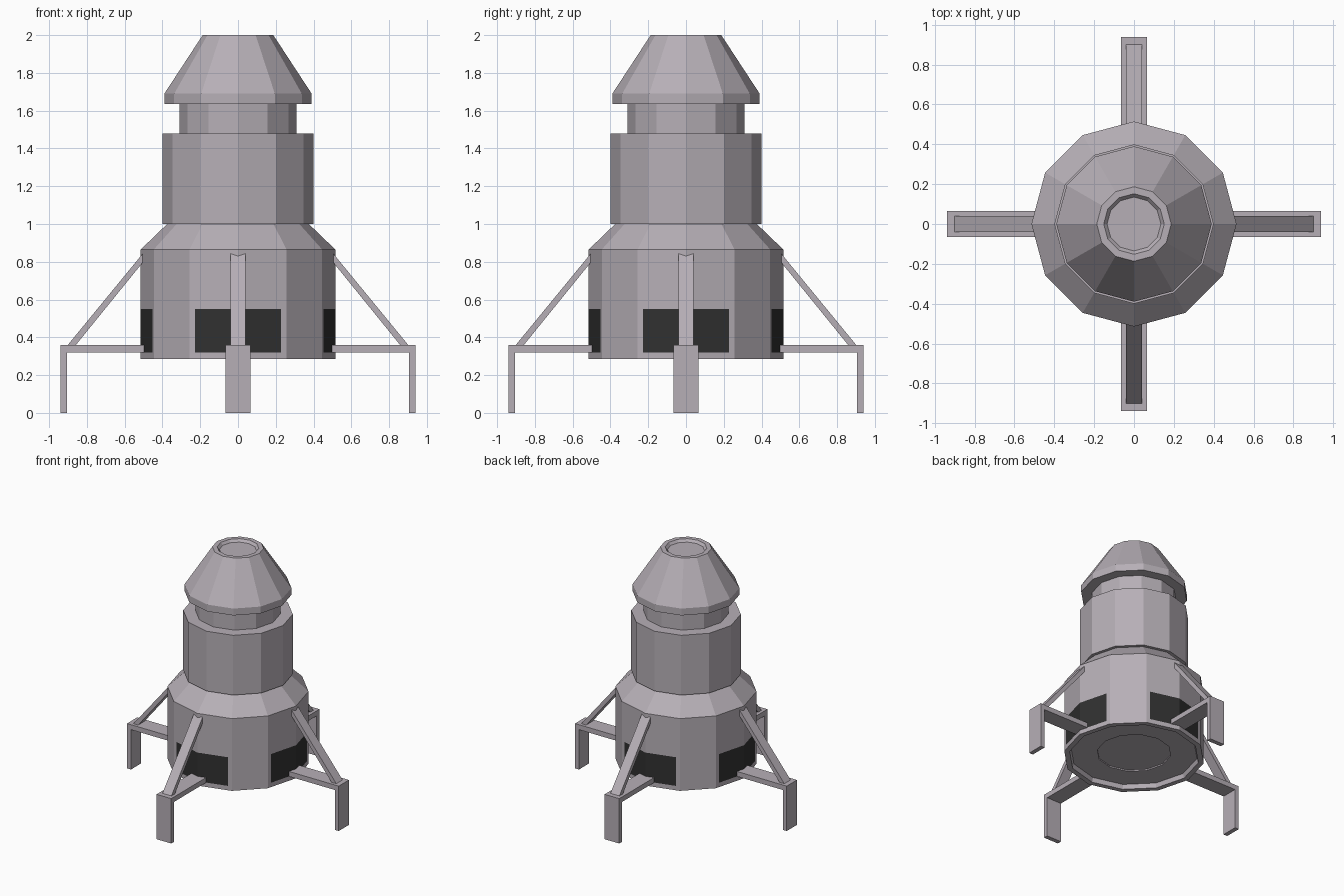
import bpy, bmesh, math
from mathutils import Matrix, Vector

cube = bpy.data.objects.get("Cube")
if cube:
    bpy.data.objects.remove(cube, do_unlink=True)

SIDES = 12


def material(name, rgb):
    m = bpy.data.materials.new(name)
    m.use_nodes = True
    m.diffuse_color = (*rgb, 1)
    m.node_tree.nodes["Principled BSDF"].inputs["Base Color"].default_value = (*rgb, 1)
    return m


HULL = material("pale grey hull", (0.47, 0.43, 0.47))
DARK = material("dark panel", (0.03, 0.03, 0.03))


def finish(name, bm, *mats):
    bmesh.ops.recalc_face_normals(bm, faces=bm.faces)
    mesh = bpy.data.meshes.new(name)
    bm.to_mesh(mesh)
    bm.free()
    for m in mats:
        mesh.materials.append(m)
    obj = bpy.data.objects.new(name, mesh)
    bpy.context.scene.collection.objects.link(obj)
    return obj


def lathe(profile):
    """Faceted solid from (radius, height) rings, capped at both ends."""
    bm = bmesh.new()
    rings = []
    for r, z in profile:
        angles = [math.tau * i / SIDES for i in range(SIDES)]
        rings.append([bm.verts.new((r * math.cos(a), r * math.sin(a), z)) for a in angles])
    for low, high in zip(rings, rings[1:]):
        for i in range(SIDES):
            j = (i + 1) % SIDES
            bm.faces.new((low[i], low[j], high[j], high[i]))
    bm.faces.new(rings[0])
    bm.faces.new(rings[-1])
    return bm


def extrude_profile(points, half_width):
    """Solid from an x-z outline, centred on y."""
    bm = bmesh.new()
    face = bm.faces.new([bm.verts.new((x, -half_width, z)) for x, z in points])
    out = bmesh.ops.extrude_face_region(bm, geom=[face])
    moved = [v for v in out["geom"] if isinstance(v, bmesh.types.BMVert)]
    bmesh.ops.translate(bm, verts=moved, vec=(0, 2 * half_width, 0))
    return bm


# Descent stage: recessed underside, straight wall, sloping shoulder
base = lathe([(0.27, 0.33), (0.27, 0.32), (0.465, 0.32), (0.475, 0.285),
              (0.515, 0.285), (0.515, 0.865), (0.375, 1.0)])

# Cut the dark panels into the wall around each leg
LOW, HIGH, HALF = 0.32, 0.55, 0.228
cuts = [((0, 0, LOW), (0, 0, 1)), ((0, 0, HIGH), (0, 0, 1))]
for s in (-HALF, HALF):
    cuts += [((s, 0, 0), (1, 0, 0)), ((0, s, 0), (0, 1, 0))]


def is_wall(f):
    c = f.calc_center_median()
    return abs(f.normal.z) < 0.01 and c.xy.length > 0.48


for co, no in cuts:
    base.normal_update()
    wall = [f for f in base.faces if is_wall(f)]
    edges = {e for f in wall for e in f.edges}
    verts = {v for f in wall for v in f.verts}
    bmesh.ops.bisect_plane(base, geom=[*verts, *edges, *wall], plane_co=co, plane_no=no)
base.normal_update()
for f in base.faces:
    c = f.calc_center_median()
    if is_wall(f) and LOW < c.z < HIGH and min(abs(c.x), abs(c.y)) < HALF:
        f.material_index = 1
finish("descent_stage", base, HULL, DARK)

# Upper hull, neck and capsule with a recessed hatch
finish("main_hull", lathe([(0.4, 1.0), (0.4, 1.48)]), HULL)
finish("neck", lathe([(0.31, 1.47), (0.31, 1.65)]), HULL)
finish("capsule", lathe([(0.39, 1.635), (0.39, 1.69), (0.187, 2.0), (0.152, 2.0),
                         (0.135, 1.98)]), HULL)

# Four landing legs, each an angled bracket and a diagonal brace
bracket = [(0.48, 0.32), (0.905, 0.32), (0.905, 0), (0.94, 0), (0.94, 0.36), (0.48, 0.36)]
brace = [(0.862, 0.355), (0.905, 0.355), (0.503, 0.845), (0.485, 0.82)]
for i, side in enumerate(("left", "back", "right", "front")):
    turn = Matrix.Rotation(math.pi / 2 * i, 4, "Z")
    for part, points, half in (("leg", bracket, 0.065), ("brace", brace, 0.04)):
        bm = extrude_profile(points, half)
        bmesh.ops.transform(bm, matrix=turn, verts=bm.verts)
        finish(f"{side}_{part}", bm, HULL)
